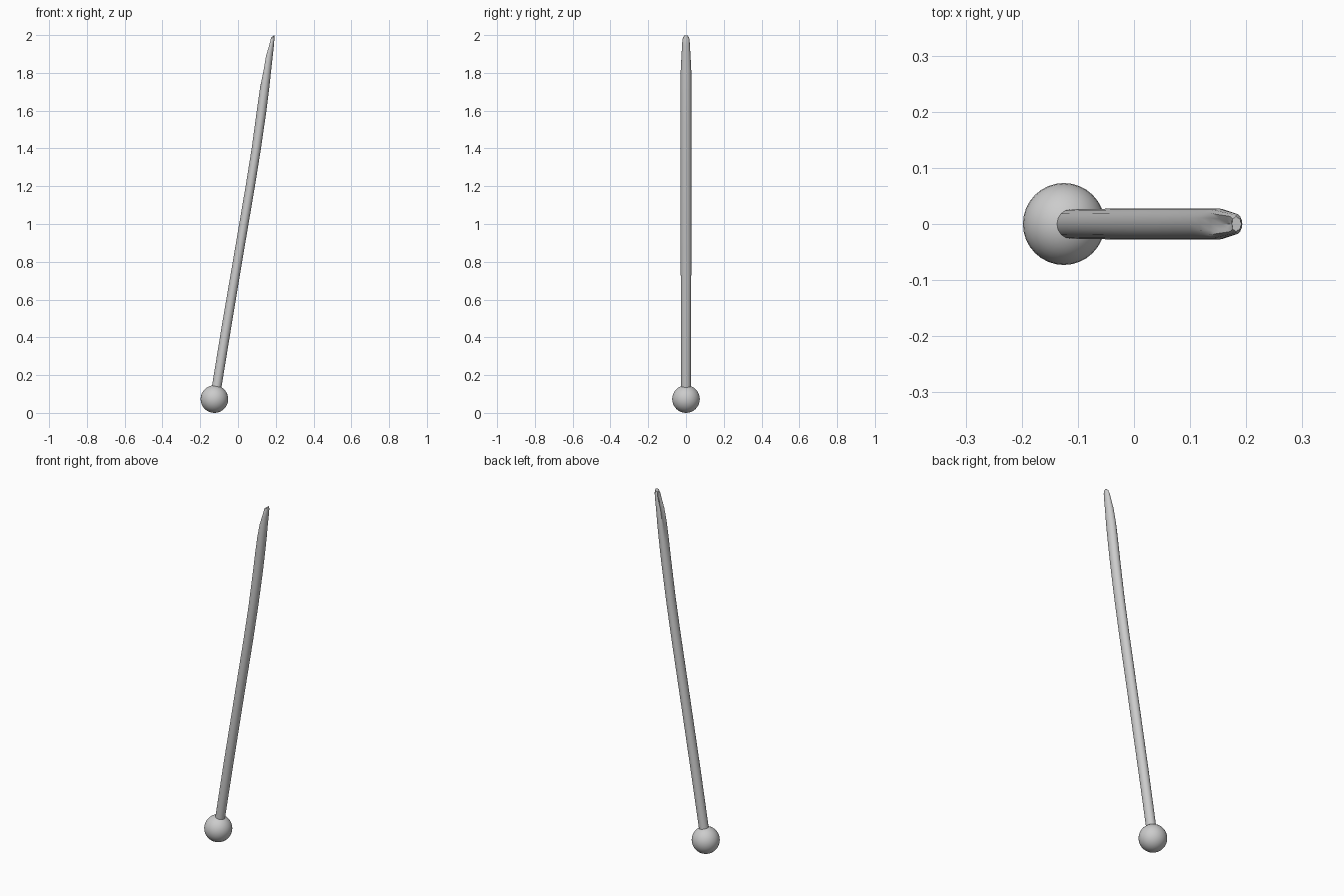
import bpy, bmesh, math

if "Cube" in bpy.data.objects:
    bpy.data.objects.remove(bpy.data.objects["Cube"])

# Round ball at the foot
bpy.ops.mesh.primitive_uv_sphere_add(segments=32, ring_count=16, radius=0.073,
                                     location=(-0.125, 0, 0.073))
ball = bpy.context.object
ball.name = "ball"
bpy.ops.object.shade_smooth()

# Bent stem: centre x, z, half width x, half width y, dent on the left side, tilt
SEGMENTS = 16
rings = [
    (-0.119, 0.10, 0.025, 0.026, 0.0, -0.16),
    (-0.062, 0.45, 0.025, 0.027, 0.0, -0.16),
    (-0.003, 0.80, 0.024, 0.028, 0.0, -0.16),
    (0.031, 1.00, 0.024, 0.028, 0.0, -0.16),
    (0.065, 1.20, 0.024, 0.028, 0.0, -0.16),
    (0.097, 1.40, 0.024, 0.028, 0.0, -0.15),
    (0.125, 1.60, 0.025, 0.028, 0.0, -0.14),
    (0.140, 1.72, 0.025, 0.028, 0.002, -0.13),
    (0.151, 1.81, 0.024, 0.028, 0.010, -0.1),
    (0.162, 1.89, 0.022, 0.024, 0.016, 0.0),
    (0.173, 1.94, 0.017, 0.021, 0.014, 0.2),
    (0.180, 1.975, 0.013, 0.019, 0.008, 0.5),
    (0.182, 1.992, 0.010, 0.014, 0.002, 0.7),
]
bm = bmesh.new()
loops = []
for n, (cx, cz, rx, ry, dent, tilt) in enumerate(rings):
    loop = []
    for i in range(SEGMENTS):
        a = 2 * math.pi * i / SEGMENTS
        k = 0.82 if n == len(rings) - 1 and i % 2 else 1.0   # frilled tip
        groove = dent * max(0, -math.cos(a)) ** 6
        dx = rx * k * math.cos(a) + groove
        loop.append(bm.verts.new((cx + dx, ry * k * math.sin(a), cz + tilt * dx)))
    loops.append(loop)
for lo, hi in zip(loops, loops[1:]):
    for i in range(SEGMENTS):
        j = (i + 1) % SEGMENTS
        bm.faces.new((lo[i], lo[j], hi[j], hi[i]))
bm.faces.new(loops[0][::-1])
bm.faces.new(loops[-1])
bmesh.ops.recalc_face_normals(bm, faces=bm.faces)
mesh = bpy.data.meshes.new("stem")
bm.to_mesh(mesh)
bm.free()
stem = bpy.data.objects.new("stem", mesh)
bpy.context.collection.objects.link(stem)
bpy.ops.object.select_all(action='DESELECT')
stem.select_set(True)
bpy.context.view_layer.objects.active = stem
bpy.ops.object.shade_smooth_by_angle(angle=math.radians(40))
